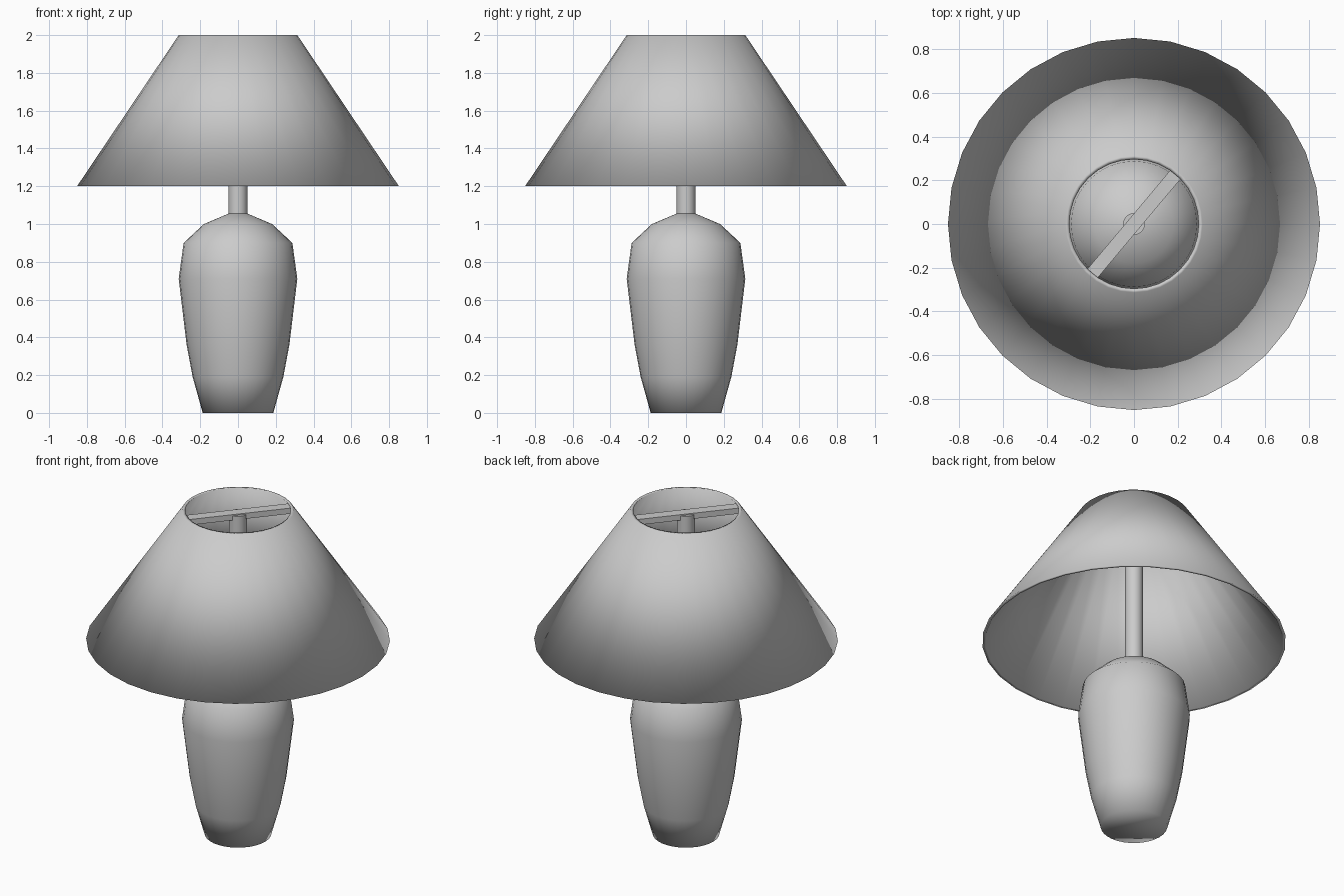
import bpy, bmesh
from math import sin, cos, tau, radians

if "Cube" in bpy.data.objects:
    bpy.data.objects.remove(bpy.data.objects["Cube"])

SIDES = 32


def lathe(name, profile, loop=False, sharp_angle=None):
    """Revolve (radius, z) points about z; loop joins the profile to itself, otherwise ends are capped."""
    bm = bmesh.new()
    rings = [[bm.verts.new((r * cos(tau * i / SIDES), r * sin(tau * i / SIDES), z))
              for i in range(SIDES)] for r, z in profile]
    pairs = list(zip(rings, rings[1:]))
    if loop:
        pairs.append((rings[-1], rings[0]))
    else:
        bm.faces.new(rings[0])
        bm.faces.new(rings[-1])
    for a, b in pairs:
        for i in range(SIDES):
            j = (i + 1) % SIDES
            bm.faces.new((a[i], a[j], b[j], b[i]))
    bmesh.ops.recalc_face_normals(bm, faces=bm.faces)
    for f in bm.faces:
        f.smooth = True
    mesh = bpy.data.meshes.new(name)
    bm.to_mesh(mesh)
    bm.free()
    obj = bpy.data.objects.new(name, mesh)
    bpy.context.collection.objects.link(obj)
    if sharp_angle:
        mesh.set_sharp_from_angle(angle=radians(sharp_angle))
    return obj


# Vase-shaped body
lathe("lamp_body", [(0.187, 0), (0.24, 0.19), (0.272, 0.36), (0.314, 0.71),
                    (0.288, 0.90), (0.18, 1.0), (0.05, 1.055)])

# Central pole up to the shade support
lathe("pole", [(0.05, 1.03), (0.05, 1.985)], sharp_angle=40)

# Thin-walled conical shade, open at both ends
lathe("shade", [(0.314, 2.0), (0.852, 1.2), (0.834, 1.2), (0.296, 2.0)], loop=True)

# Flat crossbar carrying the shade
bpy.ops.mesh.primitive_cube_add(size=1, location=(0, 0, 1.975), rotation=(0, 0, radians(50)))
bar = bpy.context.object
bar.name = "shade_crossbar"
bar.scale = (0.605, 0.062, 0.035)
bpy.ops.object.transform_apply(location=True, rotation=True, scale=True)
